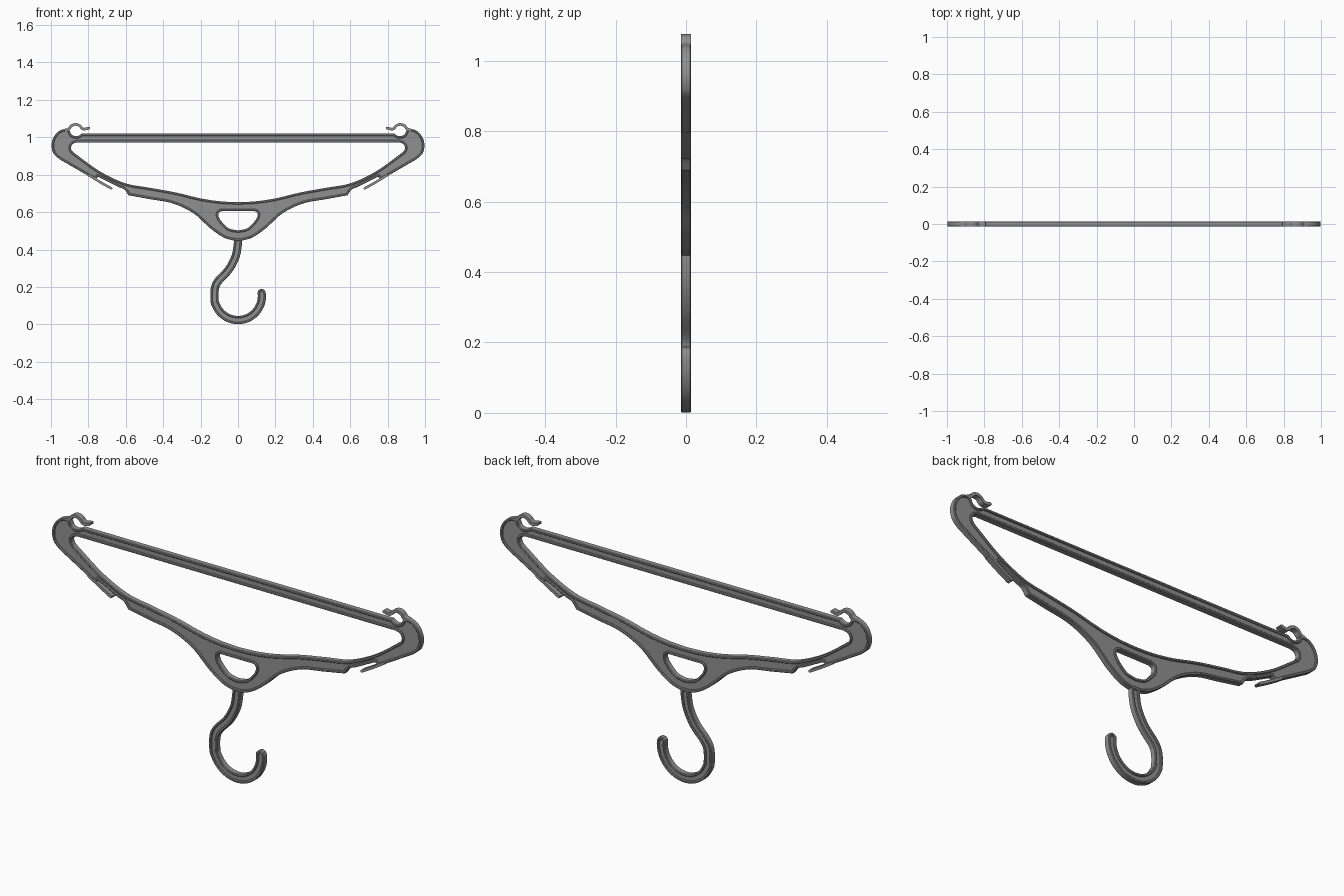
import bpy
import bmesh
from math import sin, cos, pi, radians
from mathutils import Vector

if "Cube" in bpy.data.objects:
    bpy.data.objects.remove(bpy.data.objects["Cube"])

HALF, WEB, RIM, BEV = 0.0145, 0.007, 0.012, 0.003  # half depth, web half depth, rim width, rim edge

grey = bpy.data.materials.new("dark_grey")
grey.diffuse_color = (0.28, 0.28, 0.28, 1)
grey.use_nodes = True
grey.node_tree.nodes["Principled BSDF"].inputs["Base Color"].default_value = grey.diffuse_color


def smooth(pts, n=6):
    """Catmull-Rom curve through the points."""
    p = [Vector(q) for q in pts]
    p = [2 * p[0] - p[1]] + p + [2 * p[-1] - p[-2]]
    out = []
    for a, b, c, d in zip(p, p[1:], p[2:], p[3:]):
        for i in range(n):
            t = i / n
            out.append(0.5 * (2 * b + (c - a) * t + (2 * a - 5 * b + 4 * c - d) * t * t
                              + (3 * b - a - 3 * c + d) * t ** 3))
    return out + [p[-2]]


def mirrored(half):
    """Close a right-hand outline with its reflection, dropping doubled points."""
    full = half + [Vector((-p.x, p.y)) for p in reversed(half)]
    return [p for i, p in enumerate(full) if (p - full[i - 1]).length > 1e-4]


def offset(loop, d):
    """Offset a closed loop: positive d goes inward."""
    n = len(loop)
    area = sum(loop[i - 1].x * loop[i].y - loop[i].x * loop[i - 1].y for i in range(n))
    s = d if area > 0 else -d
    out = []
    for i in range(n):
        a = (loop[i] - loop[i - 1]).normalized()
        b = (loop[(i + 1) % n] - loop[i]).normalized()
        na, nb = Vector((-a.y, a.x)), Vector((-b.y, b.x))
        out.append(loop[i] + (na + nb) * (s / max(1 + na.dot(nb), 0.5)))
    return out


def ribbon(path, w, cap=5):
    """Outline of a band of half width w with a rounded far end."""
    left, right = [], []
    for i, p in enumerate(path):
        t = (path[min(i + 1, len(path) - 1)] - path[max(i - 1, 0)]).normalized()
        nrm = Vector((-t.y, t.x))
        left.append(p + nrm * w)
        right.append(p - nrm * w)
    end = [path[-1] + nrm * w * cos(pi * k / cap) + t * w * sin(pi * k / cap)
           for k in range(1, cap)]
    return left + end + right[::-1]


def finish(ob):
    """Select the object, turn it into a smooth-shaded mesh and colour it."""
    bpy.ops.object.select_all(action='DESELECT')
    ob.select_set(True)
    bpy.context.view_layer.objects.active = ob
    if ob.type == 'CURVE':
        bpy.ops.object.convert(target='MESH')
    bpy.context.object.data.materials.append(grey)
    bpy.ops.object.shade_smooth_by_angle(angle=radians(30))


def plate(name, loops, half):
    """Flat plate in the XZ plane; later loops cut holes in the first."""
    cu = bpy.data.curves.new(name, 'CURVE')
    cu.dimensions, cu.fill_mode, cu.extrude = '2D', 'BOTH', half
    for loop in loops:
        sp = cu.splines.new('POLY')
        sp.points.add(len(loop) - 1)
        for pt, p in zip(sp.points, loop):
            pt.co = (p.x, p.y, 0, 1)
        sp.use_cyclic_u = True
    ob = bpy.data.objects.new(name, cu)
    bpy.context.collection.objects.link(ob)
    ob.rotation_euler.x = pi / 2
    finish(ob)


def rim(name, loop, side=1):
    """Chamfered rib swept round a loop, inside it (side 1) or outside it (side -1)."""
    h = HALF - BEV
    section = [(0, h), (BEV, HALF), (RIM - BEV, HALF), (RIM, h),
               (RIM, -h), (RIM - BEV, -HALF), (BEV, -HALF), (0, -h)]
    bm = bmesh.new()
    rows = [[bm.verts.new((p.x, y, p.y)) for p in offset(loop, side * d)]
            for d, y in section]
    for j, row in enumerate(rows):
        for i in range(len(loop)):
            prev = rows[j - 1]
            bm.faces.new((row[i], row[i - 1], prev[i - 1], prev[i]))
    bmesh.ops.recalc_face_normals(bm, faces=bm.faces)
    me = bpy.data.meshes.new(name)
    bm.to_mesh(me)
    bm.free()
    ob = bpy.data.objects.new(name, me)
    bpy.context.collection.objects.link(ob)
    finish(ob)


# Body outline, right half from bar top round the shoulder to the neck
body = mirrored(
    [Vector((0, 1.02))]
    + smooth([(0.835, 1.02), (0.85, 1.01), (0.868, 1.006), (0.89, 1.015), (0.9, 1.036)], 4)
    + smooth([(0.915, 1.048), (0.955, 1.035), (0.985, 1.002), (0.997, 0.957),
              (0.986, 0.913), (0.955, 0.883)])
    + [Vector((0.765, 0.773)), Vector((0.75, 0.789))]
    + smooth([(0.74, 0.785), (0.645, 0.737), (0.612, 0.724), (0.597, 0.708)], 4)
    + smooth([(0.585, 0.69), (0.47, 0.669), (0.35, 0.647), (0.24, 0.595), (0.15, 0.515),
              (0.08, 0.466), (0.025, 0.448)])
    + [Vector((0, 0.446))])

# Large opening under the bar
opening = mirrored(
    [Vector((0, 0.973))]
    + smooth([(0.86, 0.973), (0.883, 0.965), (0.893, 0.945), (0.885, 0.925), (0.86, 0.905),
              (0.738, 0.818), (0.604, 0.755), (0.47, 0.73), (0.337, 0.706), (0.203, 0.674),
              (0.096, 0.658), (0, 0.653)]))

# Small opening above the neck
window = mirrored(
    [Vector((0, 0.606))]
    + smooth([(0.085, 0.606), (0.1, 0.6), (0.105, 0.583), (0.092, 0.555), (0.05, 0.514),
              (0, 0.502)]))

plate("body_web", [offset(body, RIM / 2), offset(opening, -RIM / 2),
                   offset(window, -RIM / 2)], WEB)
rim("outer_rim", body)
rim("opening_rim", opening, -1)
rim("window_rim", window, -1)

# Hook: S-shaped neck running into a round bend
arc = [(0.128 * cos(a), 0.153 + 0.13 * sin(a))
       for a in [radians(180 + 12 * k) for k in range(1, 16)]]
hook = ribbon(smooth([(0, 0.46), (-0.002, 0.42), (-0.014, 0.36), (-0.05, 0.292),
                      (-0.105, 0.232), (-0.124, 0.19)] + arc + [(0.126, 0.168)], 4), 0.022)
plate("hook_web", [offset(hook, RIM / 2)], WEB)
rim("hook_rim", hook)

# Spring clips on the bar ends and strap fingers under the shoulders
clip = [(0.925, 1.038), (0.903, 1.046), (0.89, 1.062), (0.868, 1.069), (0.847, 1.062),
        (0.833, 1.047), (0.82, 1.044), (0.797, 1.049)]
finger = [(0.8, 0.799), (0.74, 0.762), (0.678, 0.727)]
for side, s in (("right", 1), ("left", -1)):
    for name, pts, w in (("clip", clip, 0.007), ("strap_finger", finger, 0.0065)):
        path = smooth([(s * x, z) for x, z in pts], 5)
        plate(f"{side}_{name}", [ribbon(path, w)], HALF)
